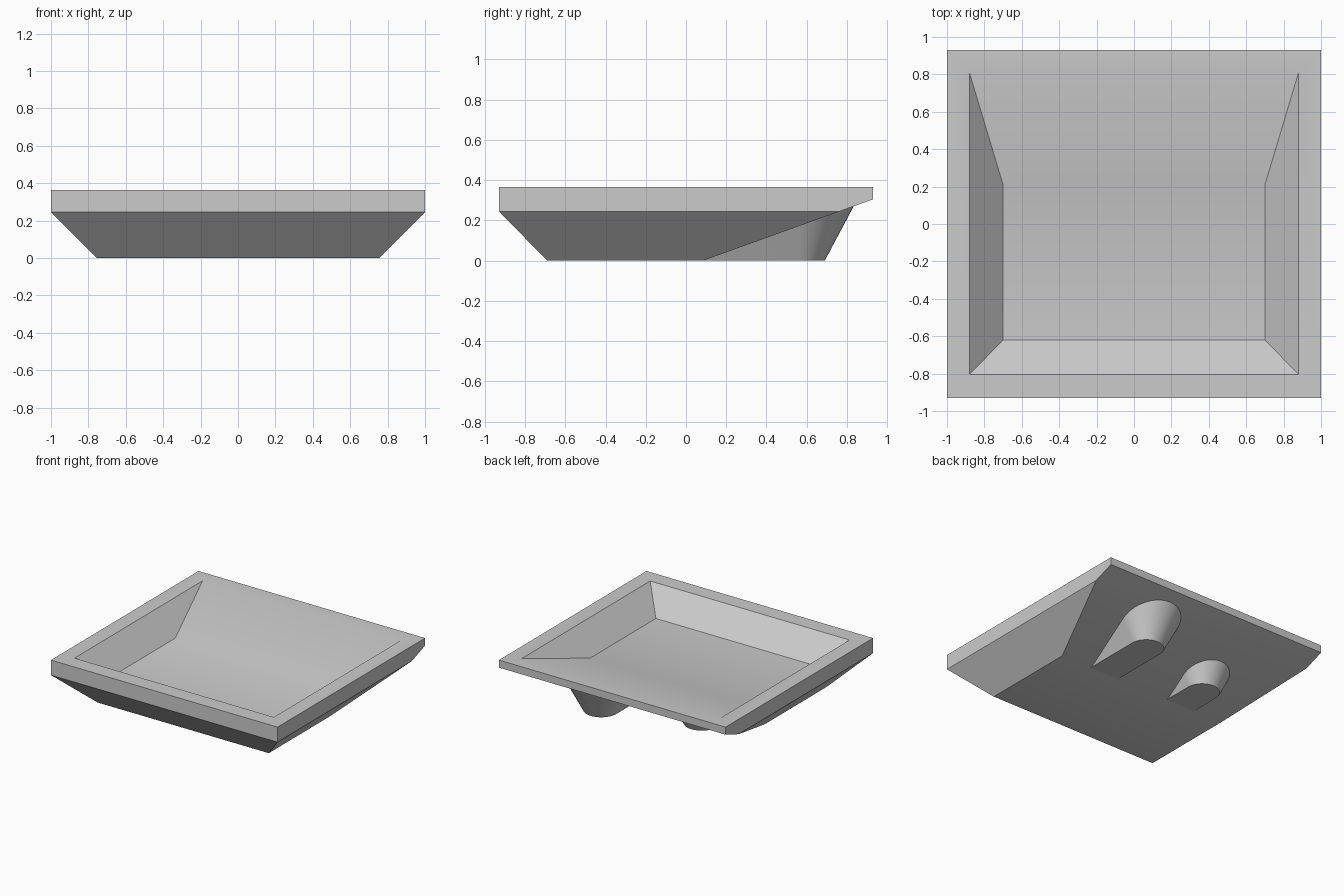
import bpy, bmesh, math
from mathutils import Vector

cube = bpy.data.objects.get("Cube")
if cube:
    bpy.data.objects.remove(cube)

grey = bpy.data.materials.new("light_grey")
grey.use_nodes = True
grey.diffuse_color = (0.6, 0.6, 0.6, 1)
grey.node_tree.nodes["Principled BSDF"].inputs["Base Color"].default_value = (0.6, 0.6, 0.6, 1)

CREASE_Y = 0.085   # where the flat underside turns up into the rear ramp
RAMP = 0.26        # rise of the ramp per unit of depth, set below
RAMP = (0.305 - 0.0) / (0.93 - CREASE_Y)
DRAFT = 0.55       # outward lean of the foot walls


def finish(bm, name):
    bmesh.ops.recalc_face_normals(bm, faces=bm.faces)
    mesh = bpy.data.meshes.new(name)
    bm.to_mesh(mesh)
    bm.free()
    mesh.materials.append(grey)
    obj = bpy.data.objects.new(name, mesh)
    bpy.context.collection.objects.link(obj)
    bpy.ops.object.select_all(action='DESELECT')
    obj.select_set(True)
    bpy.context.view_layer.objects.active = obj
    bpy.ops.object.shade_smooth_by_angle(angle=math.radians(30))
    return obj


def bridge(bm, a, b):
    for i in range(len(a)):
        j = (i + 1) % len(a)
        bm.faces.new((a[i], a[j], b[j], b[i]))


def build_tray():
    bm = bmesh.new()
    # Rectangular rings from underside, over the rim, down to the inner floor:
    # half width, front y, back y, height
    sections = [(0.755, -0.69, 0.93, 0.0),
                (1.0, -0.93, 0.93, 0.245),
                (1.0, -0.93, 0.93, 0.365),
                (0.88, -0.805, 0.81, 0.365),
                (0.70, -0.62, 0.21, 0.185)]
    rings = [[bm.verts.new(p) for p in ((-w, f, z), (w, f, z), (w, b, z), (-w, b, z))]
             for w, f, b, z in sections]
    for lower, upper in zip(rings, rings[1:]):
        bridge(bm, lower, upper)
    bm.faces.new(rings[0])
    bm.faces.new(rings[-1])
    bmesh.ops.recalc_face_normals(bm, faces=bm.faces)
    # Slice off the rear underside along the ramp and close it
    bmesh.ops.bisect_plane(bm, geom=bm.verts[:] + bm.edges[:] + bm.faces[:],
                           plane_co=Vector((0, CREASE_Y, 0)),
                           plane_no=Vector((0, RAMP, -1)).normalized(),
                           clear_outer=True)
    border = [e for e in bm.edges if e.is_boundary]
    bmesh.ops.holes_fill(bm, edges=border, sides=0)
    return finish(bm, "tray")


def build_foot(name, x, y, radius=0.13, steps=24):
    # Round-backed foot whose leaning wall ends on the ramp
    bm = bmesh.new()
    embed = 0.01
    base, top = [], []
    for i in range(steps + 1):
        a = math.pi * (i / steps - 0.5)
        s, c = math.sin(a), math.cos(a)
        z = RAMP * (y - CREASE_Y + radius * c) / (1 - RAMP * DRAFT * c)
        r = radius + DRAFT * z
        base.append(bm.verts.new((x + radius * s, y + radius * c, 0)))
        top.append(bm.verts.new((x + r * s, y + r * c, z + embed)))
    for side in (1, -1):
        base.append(bm.verts.new((x + side * radius, CREASE_Y, 0)))
        top.append(bm.verts.new((x + side * radius, CREASE_Y, embed)))
    bridge(bm, base, top)
    bm.faces.new(base)
    bm.faces.new(top)
    return finish(bm, name)


build_tray()
build_foot("long_foot", 0.355, 0.56)
build_foot("short_foot", -0.37, 0.33)
